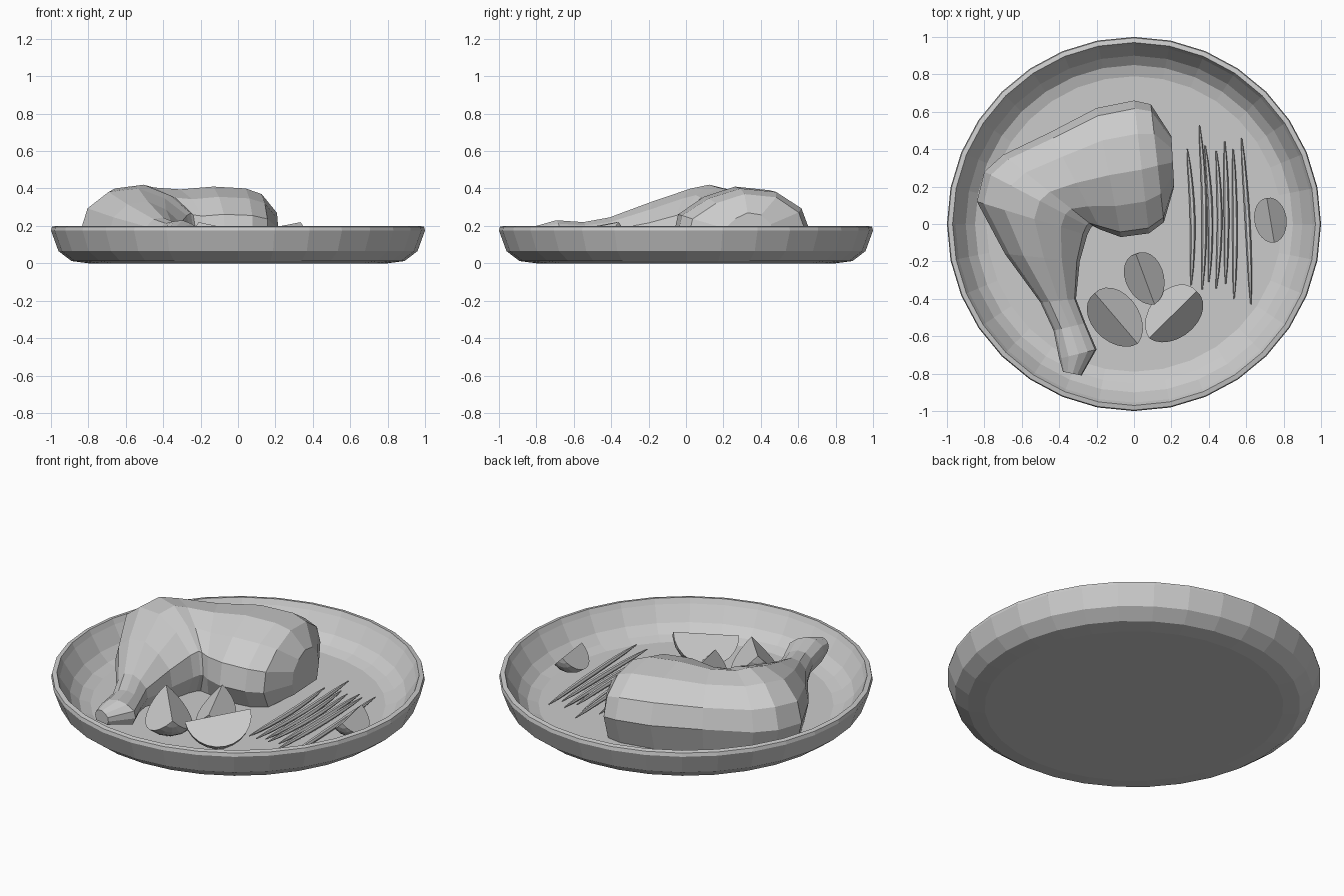
import bpy, bmesh, math
from mathutils import Vector

cube = bpy.data.objects.get("Cube")
if cube:
    bpy.data.objects.remove(cube, do_unlink=True)

grey = bpy.data.materials.new("plain_grey")
grey.use_nodes = True
grey.diffuse_color = (0.6, 0.6, 0.6, 1)
grey.node_tree.nodes["Principled BSDF"].inputs["Base Color"].default_value = (0.6, 0.6, 0.6, 1)


def finish(name, bm):
    bmesh.ops.recalc_face_normals(bm, faces=bm.faces[:])
    mesh = bpy.data.meshes.new(name)
    bm.to_mesh(mesh)
    bm.free()
    mesh.materials.append(grey)
    obj = bpy.data.objects.new(name, mesh)
    bpy.context.collection.objects.link(obj)
    return obj


def loft(name, rings):
    """Skin a row of closed rings and cap both ends."""
    bm = bmesh.new()
    loops = [[bm.verts.new(p) for p in ring] for ring in rings]
    n = len(loops[0])
    for a, b in zip(loops, loops[1:]):
        for i in range(n):
            j = (i + 1) % n
            bm.faces.new((a[i], a[j], b[j], b[i]))
    bm.faces.new(loops[0])
    bm.faces.new(loops[-1])
    return finish(name, bm)


# Plate: turned profile, from the underside over the rim to the inner floor
profile = [(0.8, 0), (0.89, 0.012), (0.96, 0.065), (1, 0.175), (0.995, 0.195),
           (0.97, 0.2), (0.955, 0.17), (0.9, 0.085), (0.85, 0.04), (0.79, 0.022)]
SIDES = 32
loft("plate", [[(r * math.cos(math.tau * i / SIDES), r * math.sin(math.tau * i / SIDES), z)
                for i in range(SIDES)] for r, z in profile])

# Roast leg: each station is outer edge x, y, inner edge x, y, underside z, top z
stations = [
    (-0.38, -0.79, -0.28, -0.81, 0.13, 0.20),
    (-0.40, -0.72, -0.20, -0.67, 0.10, 0.23),
    (-0.43, -0.57, -0.26, -0.53, 0.10, 0.22),
    (-0.50, -0.42, -0.31, -0.40, 0.07, 0.245),
    (-0.69, -0.16, -0.29, -0.20, 0.03, 0.33),
    (-0.84, 0.12, -0.25, -0.06, 0.02, 0.40),
    (-0.80, 0.28, -0.23, -0.02, 0.02, 0.42),
    (-0.70, 0.37, -0.22, -0.01, 0.02, 0.405),
    (-0.45, 0.49, -0.18, -0.03, 0.02, 0.395),
    (-0.20, 0.62, -0.07, -0.07, 0.02, 0.41),
    (0.00, 0.66, 0.08, -0.05, 0.02, 0.40),
    (0.09, 0.64, 0.16, 0.01, 0.02, 0.37),
    (0.20, 0.47, 0.215, 0.20, 0.05, 0.27),
]
section = [(0.08, 0), (0, 0.42), (0.06, 0.72), (0.25, 0.95), (0.52, 1),
           (0.76, 0.86), (0.96, 0.62), (1, 0.3), (0.92, 0)]
rings = []
for ox, oy, ix, iy, low, top in stations:
    rings.append([(ox + (ix - ox) * u, oy + (iy - oy) * u, low + (top - low) * h)
                  for u, h in section])
loft("roast_leg", rings)


def wedge(name, start, end):
    """Quarter ball with its straight ridge on top and rounded skin below."""
    a, b = Vector(start), Vector(end)
    mid, axis = (a + b) / 2, (b - a) / 2
    radius = axis.length
    side = axis.cross(Vector((0, 0, 1))).normalized()
    down = side.cross(axis).normalized()
    if down.z > 0:
        down = -down
    bm = bmesh.new()
    va, vb = bm.verts.new(a), bm.verts.new(b)
    arcs = []
    for k in range(5):
        t = math.radians(-45 + 22.5 * k)
        out = (side * math.sin(t) + down * math.cos(t)) * radius
        arcs.append([bm.verts.new(mid - axis * math.cos(s) + out * math.sin(s))
                     for s in (math.pi * i / 12 for i in range(1, 12))])
    for p, q in zip(arcs, arcs[1:]):
        bm.faces.new((va, p[0], q[0]))
        bm.faces.new((vb, p[-1], q[-1]))
        for i in range(len(p) - 1):
            bm.faces.new((p[i], p[i + 1], q[i + 1], q[i]))
    for arc in (arcs[0], arcs[-1]):
        bm.faces.new([va] + arc + [vb])
    finish(name, bm)


wedge("wedge_left", (-0.21, -0.37, 0.22), (0.02, -0.64, 0.17))
wedge("wedge_middle", (0.01, -0.16, 0.20), (0.11, -0.43, 0.15))
wedge("wedge_right", (0.335, -0.36, 0.22), (0.08, -0.61, 0.17))
wedge("wedge_small", (0.71, 0.14, 0.155), (0.75, -0.10, 0.145))

# Beans: thin tapered pods with a slight bend; back x, y then front x, y
pods = [(0.285, 0.40, 0.305, -0.33), (0.35, 0.53, 0.365, -0.35),
        (0.38, 0.42, 0.40, -0.31), (0.44, 0.39, 0.44, -0.345),
        (0.485, 0.44, 0.49, -0.32), (0.53, 0.40, 0.535, -0.40),
        (0.575, 0.46, 0.625, -0.43)]
for n, (bx, by, fx, fy) in enumerate(pods):
    rings = []
    for k in range(9):
        t = k / 8
        r = 0.003 + 0.012 * math.sin(math.pi * t) ** 0.6
        bend = 0.018 * math.sin(math.pi * t) * (1 if n < 4 else 0.4)
        x, y = bx + (fx - bx) * t + bend, by + (fy - by) * t
        z = 0.04 + 0.008 * (n % 2)
        rings.append([(x + r * math.cos(math.tau * i / 6), y, z + r * math.sin(math.tau * i / 6))
                      for i in range(6)])
    loft(f"bean_{n + 1}", rings)
